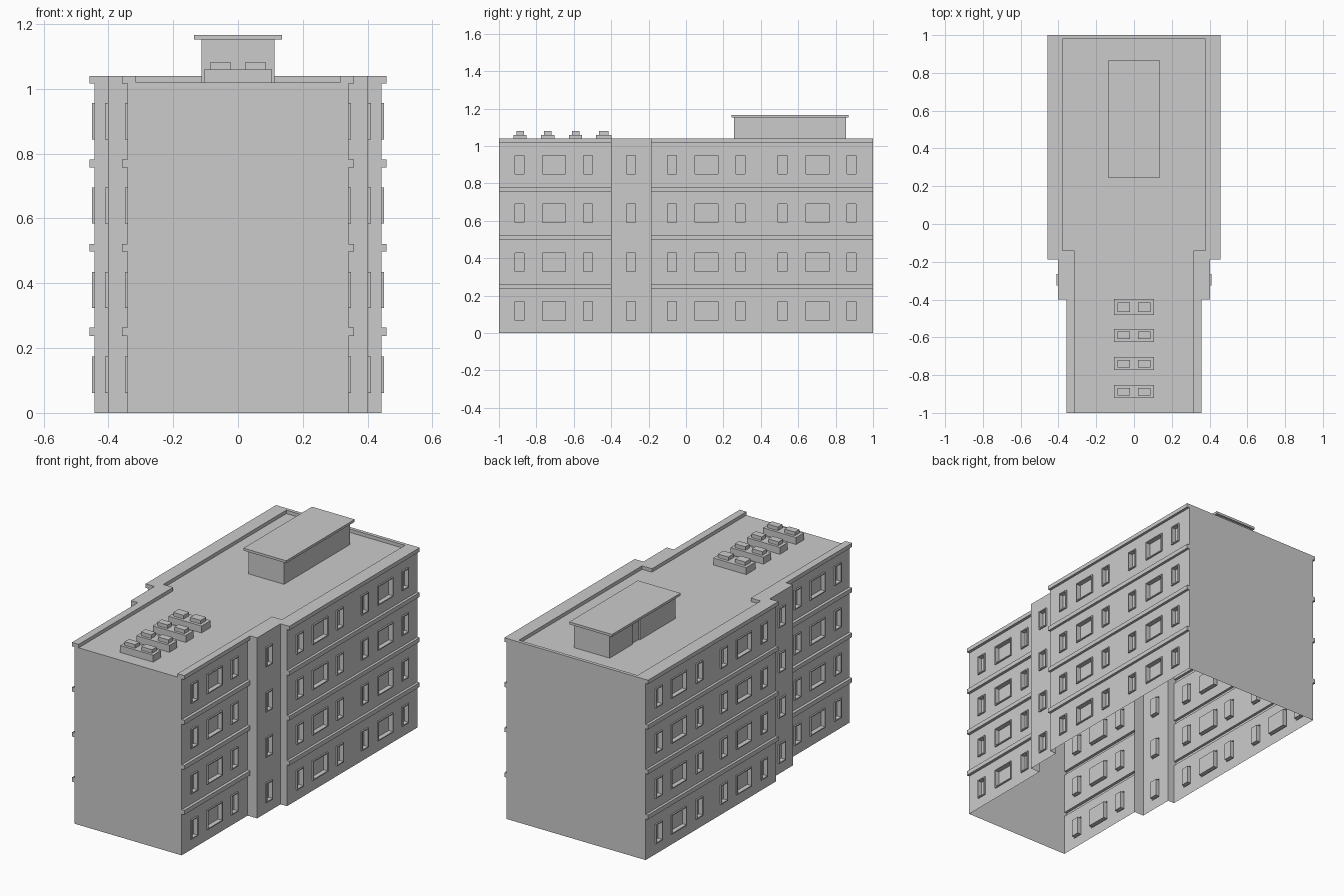
import bpy, bmesh
from mathutils import Vector

if "Cube" in bpy.data.objects:
    bpy.data.objects.remove(bpy.data.objects["Cube"])

H, ROOF = 1.04, 1.02
FLOORS = [0.118, 0.379, 0.640, 0.900]                     # window centre heights
BANDS = [(0.238, 0.263), (0.498, 0.522), (0.757, 0.782), (1.017, 1.04)]
HH, SMALL, WIDE = 0.056, 0.030, 0.068                     # window half sizes
# wall sections: x, y start, y end, cornice x (or None), windows (y, half width)
SECTIONS = [
    (0.341, -1.0, -0.4, 0.358, [(-0.89, SMALL), (-0.705, WIDE), (-0.523, SMALL)]),
    (0.402, -0.4, -0.187, None, [(-0.295, SMALL)]),
    (0.443, -0.187, 1.0, 0.458, [(-0.074, SMALL), (0.11, WIDE), (0.291, SMALL),
                                 (0.516, SMALL), (0.703, WIDE), (0.884, SMALL)]),
]


def face(bm, pts, normal):
    """Add a face that looks along the given direction."""
    f = bm.faces.new([bm.verts.new(p) for p in pts])
    f.normal_update()
    if f.normal.dot(Vector(normal)) < 0:
        f.normal_flip()


def rect_x(bm, x, y0, y1, z0, z1, n=1):
    face(bm, [(x, y0, z0), (x, y1, z0), (x, y1, z1), (x, y0, z1)], (n, 0, 0))


def rect_y(bm, y, x0, x1, z0, z1, n):
    face(bm, [(x0, y, z0), (x1, y, z0), (x1, y, z1), (x0, y, z1)], (0, n, 0))


def rect_z(bm, z, x0, x1, y0, y1, n=1):
    face(bm, [(x0, y0, z), (x1, y0, z), (x1, y1, z), (x0, y1, z)], (0, 0, n))


def finish(bm, name, mirror=False):
    bmesh.ops.remove_doubles(bm, verts=bm.verts, dist=1e-5)
    me = bpy.data.meshes.new(name)
    bm.to_mesh(me)
    bm.free()
    ob = bpy.data.objects.new(name, me)
    bpy.context.collection.objects.link(ob)
    if mirror:
        ob.modifiers.new("mirror", 'MIRROR')
    return ob


def box(bm, x0, x1, y0, y1, z0, z1):
    for z, n in ((z0, -1), (z1, 1)):
        rect_z(bm, z, x0, x1, y0, y1, n)
    for y, n in ((y0, -1), (y1, 1)):
        rect_y(bm, y, x0, x1, z0, z1, n)
    for x, n in ((x0, -1), (x1, 1)):
        rect_x(bm, x, y0, y1, z0, z1, n)


def window(bm, x, y, z, hw):
    """Raised frame around a recessed pane."""
    def ring(inset, dx):
        a, b = hw - inset, HH - inset
        return [(x + dx, y + s * a, z + t * b) for s, t in ((-1, -1), (1, -1), (1, 1), (-1, 1))]
    rings = [ring(0, 0), ring(0, 0.008), ring(0.006, 0.008), ring(0.006, -0.018)]
    for k, (r, q) in enumerate(zip(rings, rings[1:])):
        for i in range(4):
            j = (i + 1) % 4
            mid = (Vector(r[i]) + Vector(r[j])) / 2 - Vector((x, y, z))
            mid.x = 0
            n = (mid, (1, 0, 0), -mid)[k]
            face(bm, [r[i], r[j], q[j], q[i]], n)
    face(bm, rings[-1], (1, 0, 0))


# Side walls with openings, windows and cornices (right half, mirrored)
walls, wins, corn = bmesh.new(), bmesh.new(), bmesh.new()
for x, y0, y1, cx, openings in SECTIONS:
    bands = BANDS if cx else []
    ys = sorted([y0, y1] + [y + s * w for y, w in openings for s in (-1, 1)])
    zs = sorted([0, H] + [z + s * HH for z in FLOORS for s in (-1, 1)]
                + [z for b in bands for z in b if z < H])
    for a, b in zip(ys, ys[1:]):
        for c, d in zip(zs, zs[1:]):
            my, mz = (a + b) / 2, (c + d) / 2
            in_win = (any(abs(my - y) < w for y, w in openings)
                      and any(abs(mz - z) < HH for z in FLOORS))
            if not in_win and not any(p < mz < q for p, q in bands):
                rect_x(walls, x, a, b, c, d)
    for y, w in openings:
        for z in FLOORS:
            window(wins, x, y, z, w)
    for p, q in bands:
        rect_x(corn, cx, y0, y1, p, q)
        rect_z(corn, p, x, cx, y0, y1, -1)
        rect_z(corn, q, x, cx, y0, y1, 1)
        rect_y(corn, y0, x, cx, p, q, -1)
        rect_y(corn, y1, x, cx, p, q, 1)

# Plain end walls and the steps between sections
(fx, mx, bx) = [s[0] for s in SECTIONS]
rect_y(walls, -1, 0, 0.315, 0, ROOF, -1)
rect_y(walls, -1, 0.315, fx, 0, H, -1)
rect_y(walls, -0.4, fx, mx, 0, H, -1)
rect_y(walls, -0.187, mx, bx, 0, H, -1)
rect_y(walls, 1, 0, bx, 0, H, 1)
finish(walls, "walls", True)
finish(wins, "windows", True)
finish(corn, "cornices", True)

# Sunken roof with parapet, open at the front
bm = bmesh.new()
inner = [(0, -1), (0.315, -1), (0.315, -0.14), (0.378, -0.14), (0.378, 0.98), (0, 0.98)]
face(bm, [(x, y, ROOF) for x, y in inner], (0, 0, 1))
rect_x(bm, 0.315, -1, -0.14, ROOF, H, -1)
rect_y(bm, -0.14, 0.315, 0.378, ROOF, H, 1)
rect_x(bm, 0.378, -0.14, 0.98, ROOF, H, -1)
rect_y(bm, 0.98, 0, 0.378, ROOF, H, -1)
for x0, x1, y0, y1 in ((0.315, fx, -1, -0.4), (0.315, mx, -0.4, -0.187),
                       (0.315, bx, -0.187, -0.14), (0.378, bx, -0.14, 0.98),
                       (0, bx, 0.98, 1)):
    rect_z(bm, H, x0, x1, y0, y1)
finish(bm, "roof_and_parapet", True)

# Rooftop stair house with a shallow doorway on its left side
bm = bmesh.new()
plan = [(-0.113, 0.257), (0.113, 0.257), (0.113, 0.856), (-0.113, 0.856),
        (-0.113, 0.65), (-0.105, 0.65), (-0.105, 0.58), (-0.113, 0.58)]
f = bm.faces.new([bm.verts.new((x, y, ROOF)) for x, y in plan])
ext = bmesh.ops.extrude_face_region(bm, geom=[f], use_keep_orig=True)
bmesh.ops.translate(bm, vec=(0, 0, 1.153 - ROOF),
                    verts=[v for v in ext["geom"] if isinstance(v, bmesh.types.BMVert)])
bmesh.ops.recalc_face_normals(bm, faces=bm.faces)
finish(bm, "stair_house")
bm = bmesh.new()
box(bm, -0.136, 0.136, 0.244, 0.868, 1.153, 1.167)
finish(bm, "stair_house_roof")

# Roof vents: a low base with two caps each
bm = bmesh.new()
for y, hb, hc in ((-0.44, 0.042, 0.025), (-0.59, 0.035, 0.02),
                  (-0.739, 0.035, 0.02), (-0.887, 0.035, 0.02)):
    box(bm, -0.105, 0.105, y - hb, y + hb, ROOF, 1.06)
    for x in (-0.054, 0.054):
        box(bm, x - 0.033, x + 0.033, y - hc, y + hc, 1.06, 1.081)
finish(bm, "roof_vents")
